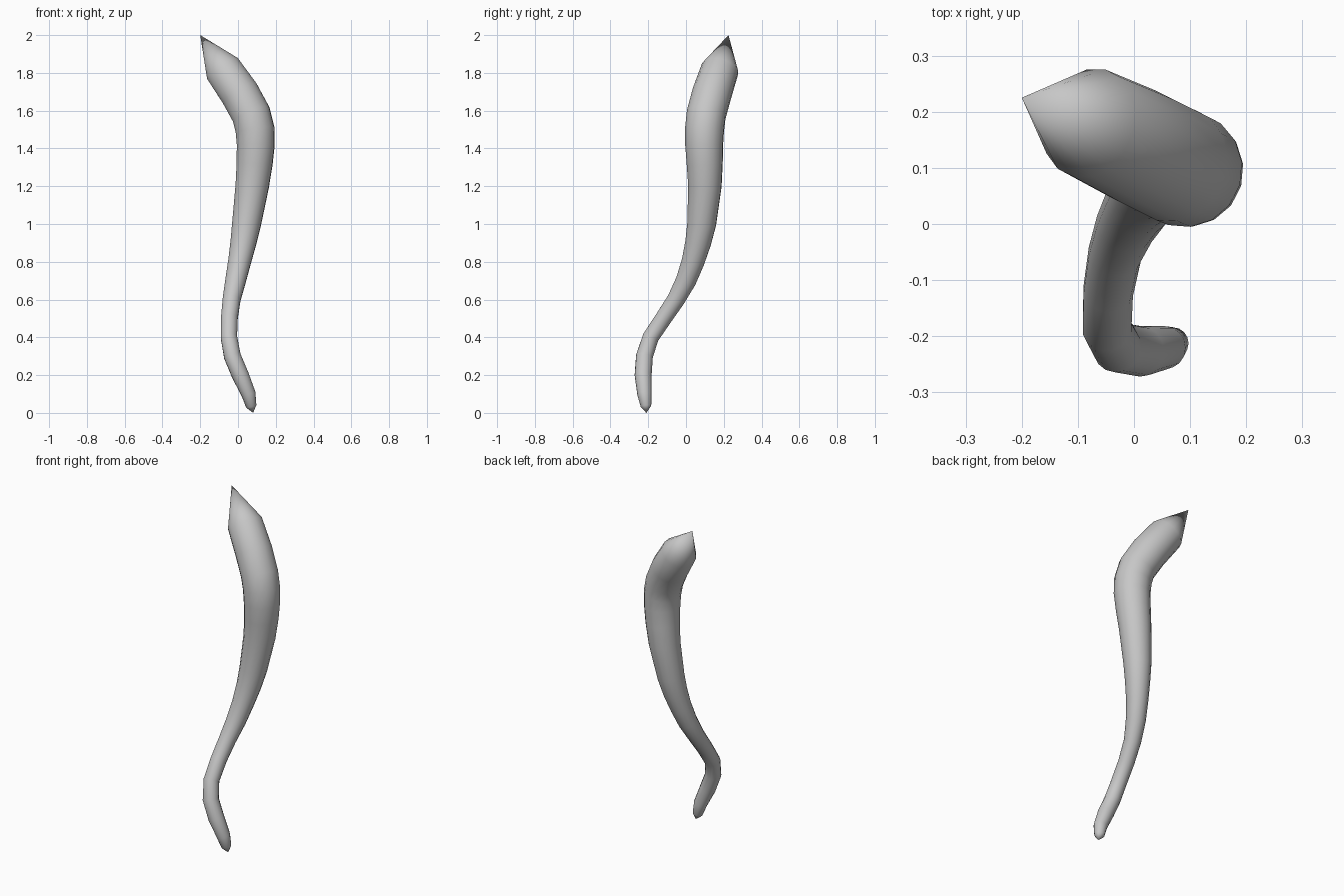
import bpy
import bmesh
from math import cos, sin, pi, radians
from mathutils import Vector

cube = bpy.data.objects.get("Cube")
if cube:
    bpy.data.objects.remove(cube, do_unlink=True)

SIDES = 16

# Pointed ends of the tendril
LOW_TIP = Vector((0.08, -0.21, 0))
HIGH_TIP = Vector((-0.2, 0.225, 2))

# Spine: x, y, z, radius
SPINE = [
    (0.07, -0.212, 0.035, 0.028),
    (0.056, -0.22, 0.1, 0.038),
    (0.012, -0.227, 0.2, 0.045),
    (-0.03, -0.22, 0.3, 0.045),
    (-0.048, -0.187, 0.4, 0.044),
    (-0.046, -0.12, 0.5, 0.045),
    (-0.034, -0.053, 0.6, 0.048),
    (-0.013, 0, 0.7, 0.055),
    (0.008, 0.037, 0.8, 0.061),
    (0.028, 0.064, 0.9, 0.069),
    (0.045, 0.083, 1, 0.077),
    (0.075, 0.1, 1.2, 0.089),
    (0.088, 0.099, 1.32, 0.096),
    (0.094, 0.096, 1.42, 0.101),
    (0.09, 0.098, 1.5, 0.104),
    (0.07, 0.107, 1.58, 0.105),
    (0.01, 0.137, 1.69, 0.105),
    (-0.08, 0.18, 1.82, 0.1),
]

grey = bpy.data.materials.new("plain grey")
grey.use_nodes = True
colour = (0.57, 0.57, 0.57, 1)
grey.diffuse_color = colour
grey.node_tree.nodes["Principled BSDF"].inputs["Base Color"].default_value = colour

# Sweep a round section along the spine without twisting
bm = bmesh.new()
path = [LOW_TIP] + [Vector(p[:3]) for p in SPINE] + [HIGH_TIP]
side = Vector((1, 0, 0))
rings = []
for i, (*_, radius) in enumerate(SPINE, 1):
    along = (path[i + 1] - path[i - 1]).normalized()
    side = (side - along * side.dot(along)).normalized()
    other = along.cross(side)
    angles = [2 * pi * k / SIDES for k in range(SIDES)]
    rings.append([bm.verts.new(path[i] + radius * (side * cos(a) + other * sin(a)))
                  for a in angles])

for low, high in zip(rings, rings[1:]):
    for k in range(SIDES):
        n = (k + 1) % SIDES
        bm.faces.new((low[k], low[n], high[n], high[k]))

# Close both ends to a point
bottom, top = bm.verts.new(LOW_TIP), bm.verts.new(HIGH_TIP)
for k in range(SIDES):
    n = (k + 1) % SIDES
    bm.faces.new((rings[0][n], rings[0][k], bottom))
    bm.faces.new((rings[-1][k], rings[-1][n], top))

mesh = bpy.data.meshes.new("tendril")
bm.to_mesh(mesh)
bm.free()
mesh.materials.append(grey)
tendril = bpy.data.objects.new("tendril", mesh)
bpy.context.collection.objects.link(tendril)

bpy.ops.object.select_all(action='DESELECT')
tendril.select_set(True)
bpy.context.view_layer.objects.active = tendril
bpy.ops.object.shade_smooth_by_angle(angle=radians(35))
